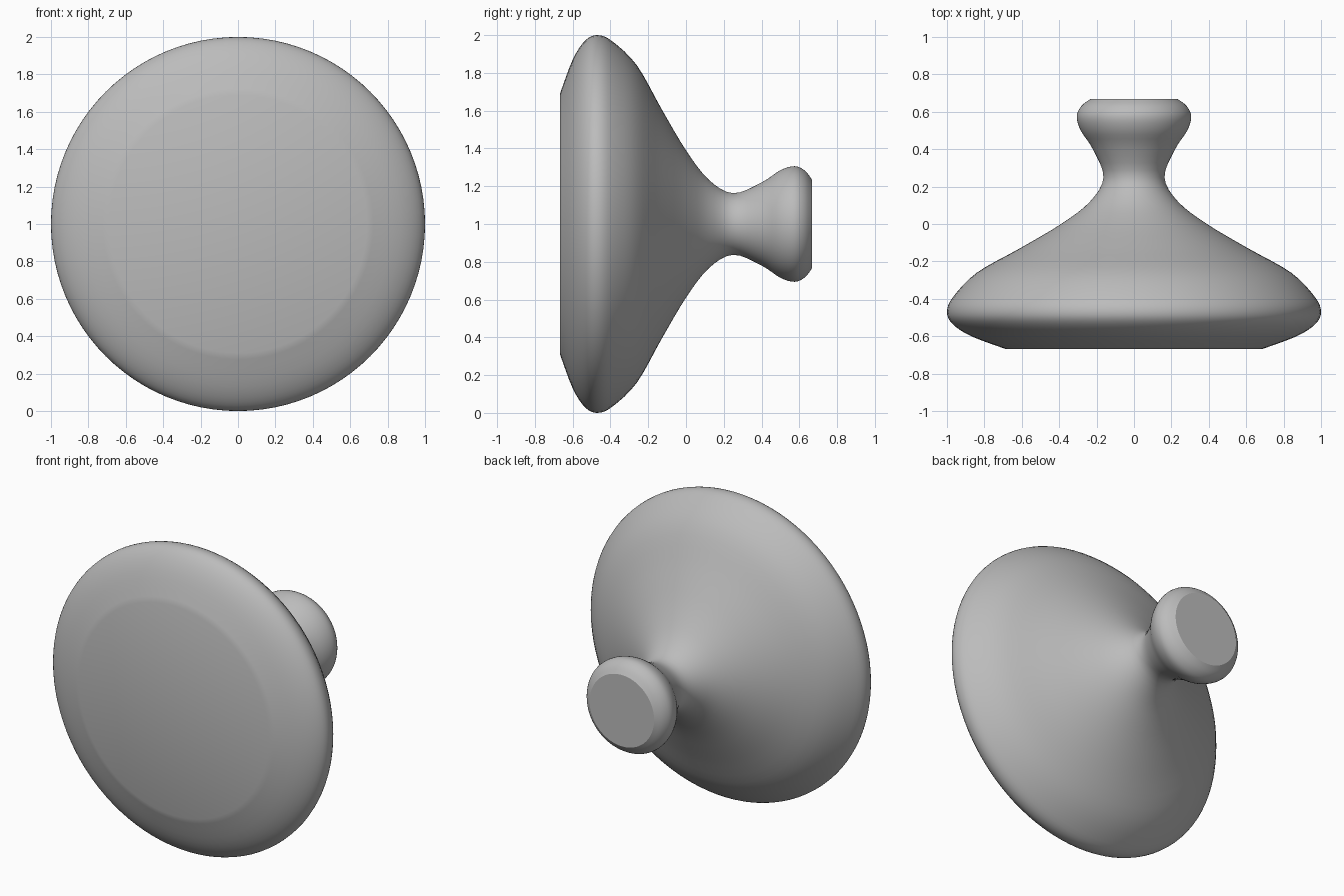
import bpy
import bmesh
import math
from mathutils import Vector, Matrix
from mathutils.geometry import interpolate_bezier

SEGMENTS = 96
STEPS = 5

cube = bpy.data.objects.get("Cube")
if cube:
    bpy.data.objects.remove(cube, do_unlink=True)

# Plain grey material
grey = bpy.data.materials.new("plain grey")
grey.use_nodes = True
colour = (0.5, 0.5, 0.5, 1)
grey.diffuse_color = colour
grey.node_tree.nodes["Principled BSDF"].inputs["Base Color"].default_value = colour

# Outline as (radius, depth): rounded rim, cone flank, waist, knob
outline = [(0.69, -0.667), (0.87, -0.6), (0.97, -0.535), (1.0, -0.47),
           (0.967, -0.39), (0.84, -0.26), (0.61, -0.13), (0.39, 0.0),
           (0.235, 0.12), (0.163, 0.25), (0.22, 0.4), (0.285, 0.5),
           (0.306, 0.575), (0.282, 0.63), (0.235, 0.667)]


def smooth_path(points):
    """Run a smooth curve through the points."""
    p = [Vector((r, y, 0)) for r, y in points]
    last = len(p) - 1
    tangent = [(p[min(i + 1, last)] - p[max(i - 1, 0)]) / 6 for i in range(last + 1)]
    path = []
    for i in range(last):
        path += interpolate_bezier(p[i], p[i] + tangent[i],
                                   p[i + 1] - tangent[i + 1], p[i + 1], STEPS)[:-1]
    return path + [p[last]]


# Turn the outline about the front-to-back axis
bm = bmesh.new()
rings = []
for point in smooth_path(outline):
    rings.append([bm.verts.new(Matrix.Rotation(math.tau * k / SEGMENTS, 3, "Y") @ point)
                  for k in range(SEGMENTS)])
for a, b in zip(rings, rings[1:]):
    for k in range(SEGMENTS):
        n = (k + 1) % SEGMENTS
        bm.faces.new((a[k], a[n], b[n], b[k]))

# Flat front and back faces
bm.faces.new(rings[0])
bm.faces.new(rings[-1])
bmesh.ops.recalc_face_normals(bm, faces=bm.faces)

mesh = bpy.data.meshes.new("turned_knob")
bm.to_mesh(mesh)
bm.free()
mesh.materials.append(grey)
knob = bpy.data.objects.new("turned_knob", mesh)
knob.location.z = 1
bpy.context.collection.objects.link(knob)

# Smooth sides with crisp flat ends
bpy.context.view_layer.objects.active = knob
knob.select_set(True)
bpy.ops.object.shade_smooth_by_angle(angle=math.radians(30))
